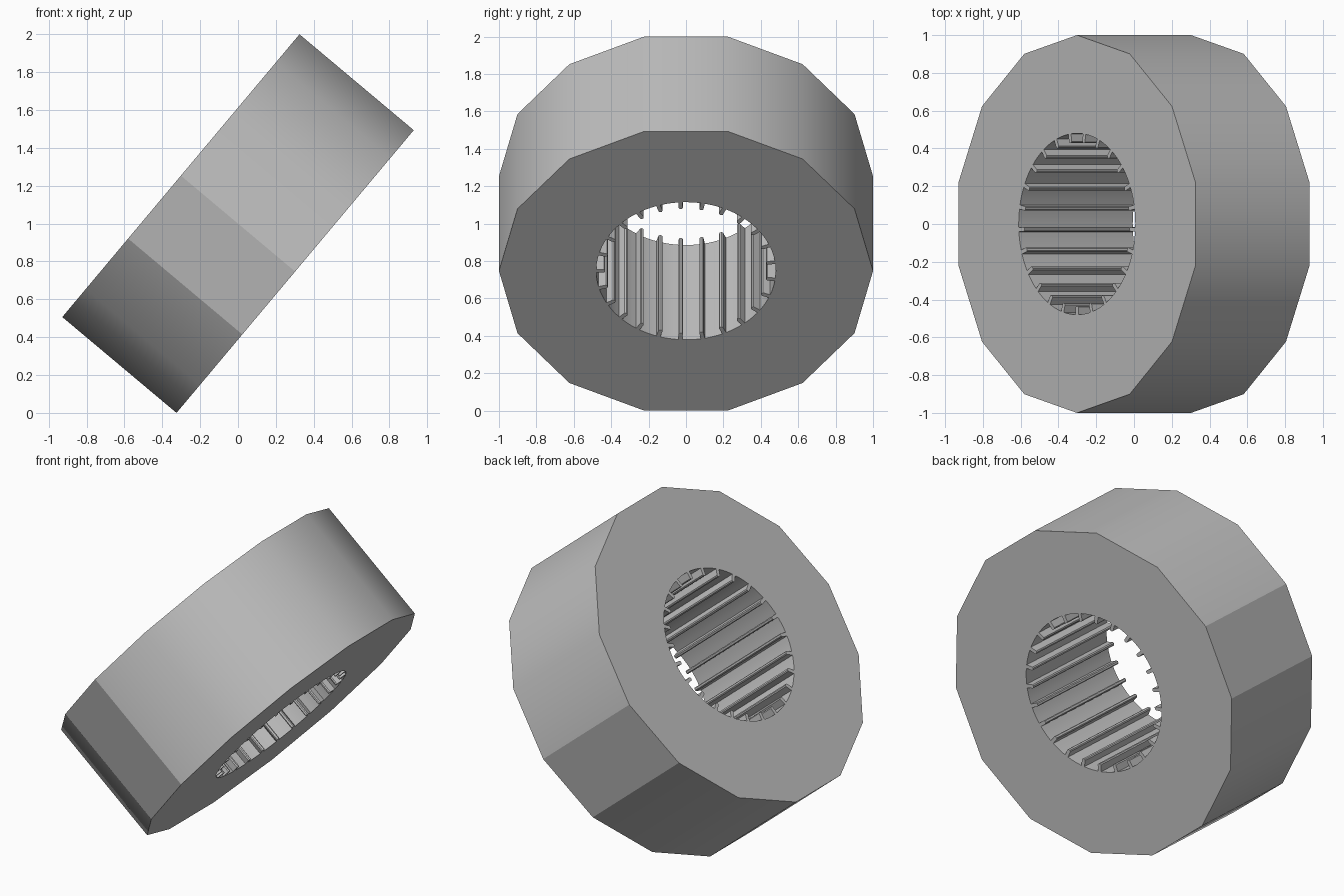
import bpy
import bmesh
from math import cos, sin, pi, radians
from mathutils import Matrix, Vector

cube = bpy.data.objects.get("Cube")
if cube:
    bpy.data.objects.remove(cube, do_unlink=True)

SIDES, RIBS = 14, 25
LENGTH, BORE, RIB_TIP, RIB_HALF = 0.788, 0.48, 0.433, 0.011
TILT = radians(50)


def polar(radius, angle):
    return Vector((radius * cos(angle), radius * sin(angle), 0))


def outer_profile():
    return [polar(1, 2 * pi * k / SIDES) for k in range(SIDES)]


def bore_profile():
    """Round hole with narrow ribs pointing inward."""
    pts = []
    step = 2 * pi / RIBS
    root = RIB_HALF / BORE
    for k in range(RIBS):
        a = pi + k * step
        out, side = polar(1, a), polar(1, a + pi / 2)
        # Rib: root, slightly chamfered tip, root
        pts.append(polar(BORE, a - root))
        for r, s in ((RIB_TIP + 0.006, -1), (RIB_TIP, -0.5),
                     (RIB_TIP, 0.5), (RIB_TIP + 0.006, 1)):
            pts.append(out * r + side * RIB_HALF * s)
        # Bore wall up to the next rib
        for i in range(4):
            pts.append(polar(BORE, a + root + (step - 2 * root) * i / 4))
    return pts


grey = bpy.data.materials.new("plain grey")
grey.use_nodes = True
colour = (0.52, 0.52, 0.52, 1)
grey.diffuse_color = colour
grey.node_tree.nodes["Principled BSDF"].inputs["Base Color"].default_value = colour

# Ring body: two pierced end caps joined by the outer and bore walls
bm = bmesh.new()
ends = []
for z in (-LENGTH / 2, LENGTH / 2):
    loops, edges = [], []
    for profile in (outer_profile(), bore_profile()):
        loop = [bm.verts.new(p + Vector((0, 0, z))) for p in profile]
        edges += [bm.edges.new((loop[i - 1], v)) for i, v in enumerate(loop)]
        loops.append(loop)
    bmesh.ops.triangle_fill(bm, use_beauty=True, edges=edges)
    ends.append(loops)

for low, high in zip(*ends):
    for i in range(len(low)):
        bm.faces.new((low[i - 1], low[i], high[i], high[i - 1]))
bmesh.ops.recalc_face_normals(bm, faces=bm.faces)

# Smooth walls with crisp rims, rib corners and one flat facet on each flank
for face in bm.faces:
    face.smooth = True
for edge in bm.edges:
    edge.smooth = edge.calc_face_angle(0) < radians(30)
for i in (0, 7, 8, 13):
    bm.edges.get((ends[0][0][i], ends[1][0][i])).smooth = False

# Tip the ring over and stand it on the ground
across = Vector((0, 1, 0))
rise = Vector((cos(TILT), 0, sin(TILT)))
axis = across.cross(rise)
bm.transform(Matrix((across, rise, axis)).transposed().to_4x4())
lowest = min(v.co.z for v in bm.verts)
bmesh.ops.translate(bm, verts=bm.verts, vec=(0, 0, -lowest))

mesh = bpy.data.meshes.new("splined_ring")
bm.to_mesh(mesh)
bm.free()
mesh.materials.append(grey)
ring = bpy.data.objects.new("splined_ring", mesh)
bpy.context.collection.objects.link(ring)
